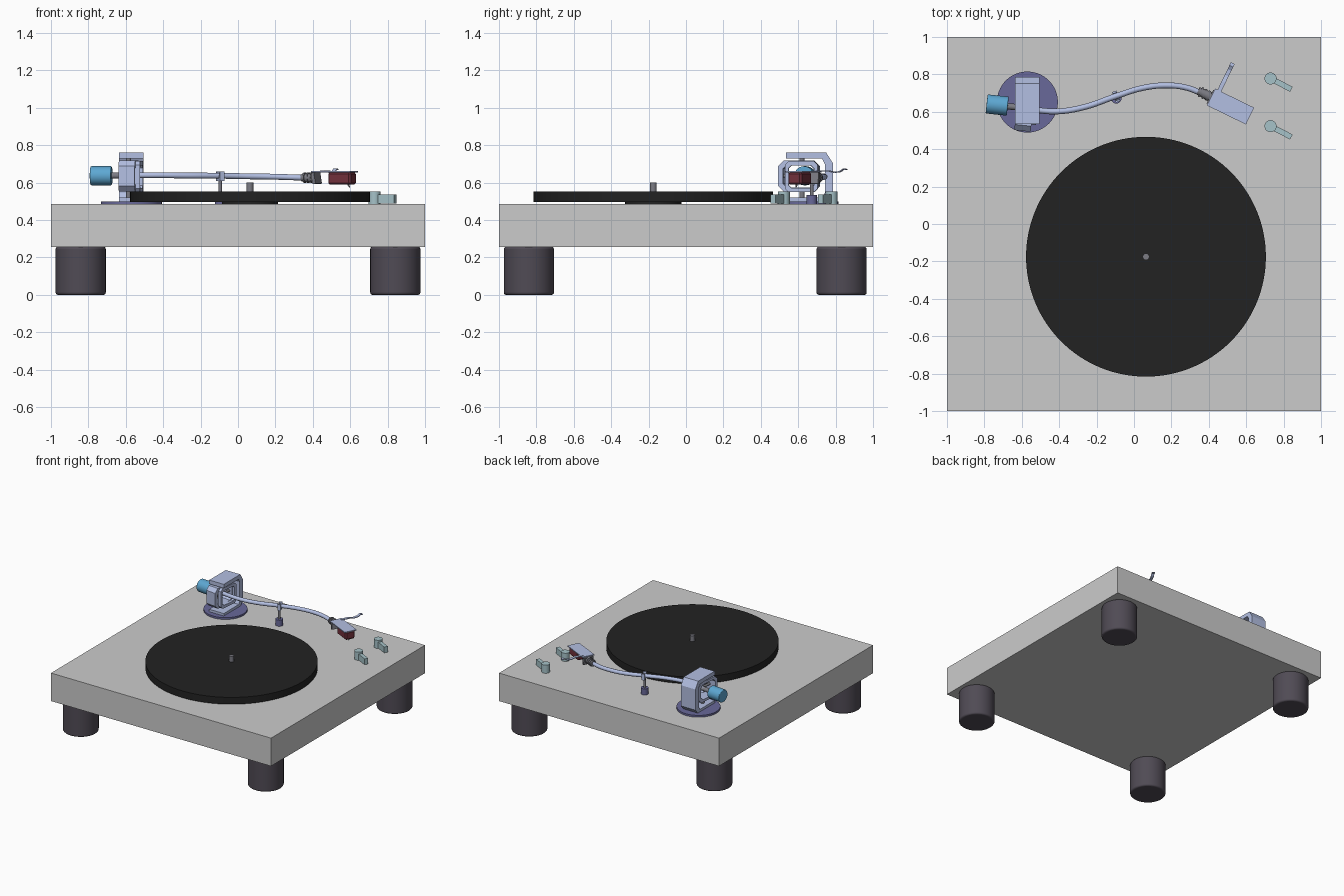
import bpy, bmesh, math
from mathutils import Vector

if "Cube" in bpy.data.objects:
    bpy.data.objects.remove(bpy.data.objects["Cube"])

MATS = {}


def finish(ob, name, color=None, bevel=0, segments=3, smooth=False):
    ob.name = name
    if color:
        if color not in MATS:
            MATS[color] = bpy.data.materials.new(name + "_colour")
            MATS[color].diffuse_color = (*color, 1)
        ob.data.materials.append(MATS[color])
    if bevel:
        m = ob.modifiers.new("bevel", 'BEVEL')
        m.width, m.segments, m.limit_method = bevel, segments, 'ANGLE'
    if smooth:
        bpy.ops.object.select_all(action='DESELECT')
        ob.select_set(True)
        bpy.context.view_layer.objects.active = ob
        bpy.ops.object.shade_smooth_by_angle(angle=math.radians(35))
    return ob


def box(name, center, size, color=None, rz=0, tilt=0, bevel=0):
    bpy.ops.mesh.primitive_cube_add(size=1, location=center,
                                    rotation=(0, math.radians(tilt), math.radians(rz)))
    ob = bpy.context.object
    ob.scale = size
    bpy.ops.object.transform_apply(location=False, rotation=False, scale=True)
    return finish(ob, name, color, bevel, 1)


def rod(name, a, b, r, color=None, r2=None, sides=48, bevel=0):
    a, b = Vector(a), Vector(b)
    bpy.ops.mesh.primitive_cone_add(vertices=sides, radius1=r, radius2=r if r2 is None else r2,
                                    depth=(b - a).length, location=(a + b) / 2)
    ob = bpy.context.object
    ob.rotation_euler = (b - a).to_track_quat('Z', 'Y').to_euler()
    return finish(ob, name, color, bevel, 3, True)


def prism(name, outer, width, loc, rz=0, color=None, inner=None):
    """Extrude a (y, z) profile along x; an inner loop of equal length makes a hole."""
    bm = bmesh.new()

    def loop(pts, x):
        return [bm.verts.new((x, y, z)) for y, z in pts]
    o1, o2 = loop(outer, -width / 2), loop(outer, width / 2)
    pairs = [(o1, o2)]
    if inner:
        i1, i2 = loop(inner, -width / 2), loop(inner, width / 2)
        pairs += [(o2, i2), (i2, i1), (i1, o1)]
    else:
        bm.faces.new(o1)
        bm.faces.new(o2)
    n = len(outer)
    for p, q in pairs:
        for k in range(n):
            j = (k + 1) % n
            bm.faces.new((p[k], p[j], q[j], q[k]))
    bmesh.ops.recalc_face_normals(bm, faces=bm.faces)
    me = bpy.data.meshes.new(name)
    bm.to_mesh(me)
    bm.free()
    ob = bpy.data.objects.new(name, me)
    bpy.context.collection.objects.link(ob)
    ob.location = loc
    ob.rotation_euler.z = math.radians(rz)
    return finish(ob, name, color)


def octagon(hy, hz, c):
    return [(-hy, -hz + c), (-hy + c, -hz), (hy - c, -hz), (hy, -hz + c),
            (hy, hz - c), (hy - c, hz), (-hy + c, hz), (-hy, hz - c)]


BLUE = (0.45, 0.52, 0.76)
INDIGO = (0.14, 0.14, 0.32)
SKY = (0.11, 0.39, 0.65)
RED = (0.17, 0.03, 0.045)
FOOT = (0.08, 0.07, 0.09)
BLACK = (0.016, 0.016, 0.016)
TEAL = (0.38, 0.54, 0.58)
METAL = (0.2, 0.2, 0.23)

# plinth and feet
box("plinth", (0, 0, 0.37), (2, 2, 0.23))
for sx in (-1, 1):
    for y in (-0.84, 0.832):
        rod("foot", (sx * 0.841, y, 0), (sx * 0.841, y, 0.257), 0.134, FOOT, bevel=0.012)

# platter with spindle
PX, PY = 0.064, -0.175
rod("platter_hub", (PX, PY, 0.48), (PX, PY, 0.50), 0.15, BLACK)
rod("platter", (PX, PY, 0.497), (PX, PY, 0.553), 0.641, BLACK, sides=128)
rod("spindle", (PX, PY, 0.55), (PX, PY, 0.6), 0.018, METAL)

# tonearm base and outer bracket
rod("tonearm_base", (-0.57, 0.652, 0.484), (-0.57, 0.652, 0.5), 0.163, INDIGO, sides=64)
bracket = [(0.535, 0.5), (0.755, 0.5), (0.785, 0.535), (0.785, 0.705), (0.75, 0.76), (0.535, 0.76),
           (0.535, 0.728), (0.728, 0.728), (0.742, 0.7), (0.742, 0.545), (0.73, 0.52), (0.535, 0.52)]
prism("pivot_bracket", bracket, 0.132, (-0.57, 0, 0), 0, BLUE)

# gimbal frames, turned with the arm, and their pivot pins
prism("gimbal_ring", octagon(0.108, 0.083, 0.03), 0.088, (-0.585, 0.605, 0.635), -6, BLUE,
      octagon(0.082, 0.062, 0.022))
prism("gimbal_inner_ring", octagon(0.088, 0.083, 0.02), 0.028, (-0.53, 0.618, 0.632), -6, BLUE,
      octagon(0.068, 0.06, 0.014))
for z0, z1 in ((0.515, 0.56), (0.71, 0.735)):
    rod("gimbal_pivot_pin", (-0.585, 0.62, z0), (-0.585, 0.62, z1), 0.014, METAL, sides=24)
rod("gimbal_cross_pin", (-0.578, 0.52, 0.637), (-0.562, 0.69, 0.637), 0.01, METAL, sides=24)

# counterweight and its shaft
rod("counterweight_shaft", (-0.69, 0.631, 0.638), (-0.55, 0.616, 0.638), 0.017, METAL)
rod("counterweight", (-0.788, 0.642, 0.637), (-0.675, 0.63, 0.637), 0.051, SKY, bevel=0.005)

# S-shaped arm tube
path = [(-0.6, 0.622, 0.64), (-0.51, 0.608, 0.64), (-0.41, 0.602, 0.64), (-0.27, 0.624, 0.638),
        (-0.1, 0.682, 0.637), (0.05, 0.728, 0.634), (0.18, 0.741, 0.632), (0.28, 0.729, 0.629),
        (0.36, 0.7, 0.626)]
cu = bpy.data.curves.new("arm_tube", 'CURVE')
cu.dimensions = '3D'
cu.bevel_depth, cu.bevel_resolution, cu.use_fill_caps = 0.0155, 4, True
sp = cu.splines.new('BEZIER')
sp.bezier_points.add(len(path) - 1)
for bp, co in zip(sp.bezier_points, path):
    bp.co = co
    bp.handle_left_type = bp.handle_right_type = 'AUTO'
sp.resolution_u = 8
arm = bpy.data.objects.new("arm_tube", cu)
bpy.context.collection.objects.link(arm)
bpy.ops.object.select_all(action='DESELECT')
arm.select_set(True)
bpy.context.view_layer.objects.active = arm
bpy.ops.object.convert(target='MESH')
finish(bpy.context.object, "arm_tube", BLUE, smooth=True)

# arm rest: base, post and cradle clip
RX, RY = -0.095, 0.672
rod("arm_rest_base", (RX, RY, 0.484), (RX, RY, 0.535), 0.028, INDIGO)
rod("arm_rest_post", (RX, RY, 0.53), (RX, RY, 0.625), 0.009, METAL, sides=24)
clip = [(-0.03, 0.61), (0.03, 0.61), (0.03, 0.66), (0.02, 0.66), (0.018, 0.622),
        (-0.018, 0.622), (-0.02, 0.66), (-0.03, 0.66)]
prism("arm_rest_cradle", clip, 0.025, (RX, 0.681, 0), 20, BLUE)

# headshell group, all on one angled axis
ANG = -26
axis = Vector((math.cos(math.radians(ANG)), math.sin(math.radians(ANG)), 0))
hub = Vector((0.516, 0.628, 0))


def along(d, z):
    return hub + axis * d + Vector((0, 0, z))


rod("headshell_collar", along(-0.193, 0.627), along(-0.11, 0.625), 0.021, METAL, 0.027)
for d in (-0.18, -0.16, -0.14):
    rod("collar_rib", along(d, 0.627), along(d + 0.009, 0.627), 0.028, METAL)
box("headshell_back", along(-0.108, 0.623), (0.018, 0.08, 0.06), METAL, ANG, -10)
box("headshell_plate", along(0, 0.658), (0.232, 0.1, 0.008), BLUE, ANG)
box("cartridge", along(0.045, 0.623), (0.134, 0.08, 0.068), RED, ANG, bevel=0.01)
rod("stylus", along(0.09, 0.575), along(0.08, 0.595), 0.003, METAL, 0.006, sides=12)

# finger lift: thin wavy strip
wave = [(-0.02, 0.66), (0.05, 0.66), (0.085, 0.652), (0.12, 0.656), (0.142, 0.67), (0.16, 0.667)]
strip = wave + [(y, z + 0.006) for y, z in reversed(wave)]
prism("finger_lift", strip, 0.022, (0.458, 0.716, 0), ANG, BLUE)

# control knobs with levers
for y in (0.778, 0.523):
    rod("control_knob", (0.73, y, 0.484), (0.73, y, 0.552), 0.032, TEAL)
    c = Vector((0.73, y, 0.513)) + 0.068 * Vector((math.cos(0.48), -math.sin(0.48), 0))
    box("knob_lever", c, (0.115, 0.03, 0.048), TEAL, -27.5)

for m in bpy.data.materials:
    if m.users and not m.is_grease_pencil:
        m.use_nodes = True
        m.node_tree.nodes["Principled BSDF"].inputs["Base Color"].default_value = m.diffuse_color
